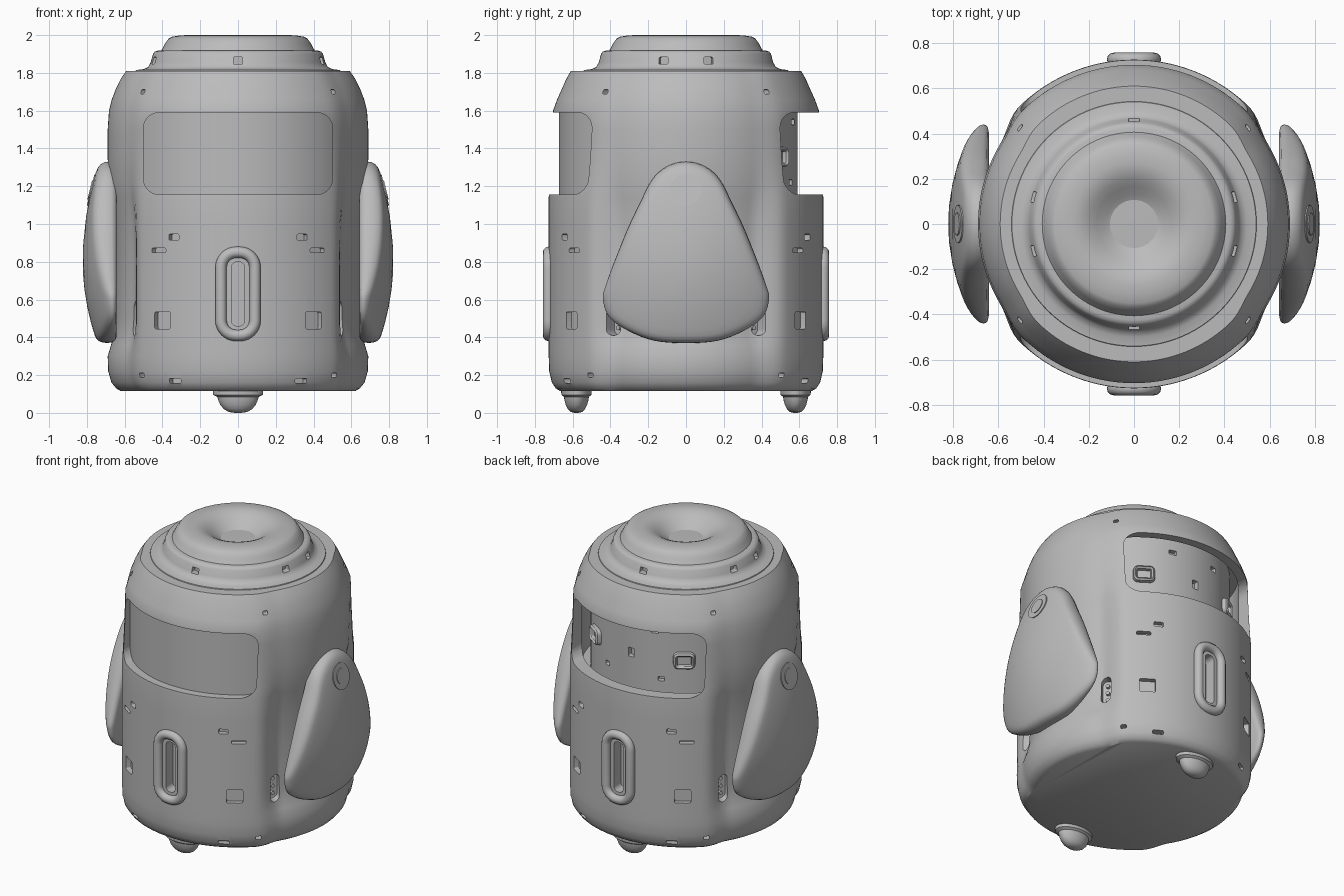
import bpy, bmesh
from math import sin, cos, pi, radians, asin
from mathutils import Vector, Matrix

cube = bpy.data.objects.get("Cube")
if cube:
    bpy.data.objects.remove(cube, do_unlink=True)

GREY = (0.5, 0.5, 0.5, 1)
mat = bpy.data.materials.new("plain_grey")
mat.use_nodes = True
mat.diffuse_color = GREY
mat.node_tree.nodes["Principled BSDF"].inputs["Base Color"].default_value = GREY


def loft(bm, rings, loop=False):
    """Skin closed rings of points; cap the ends unless the rings loop."""
    vs = [[bm.verts.new(p) for p in ring] for ring in rings]
    n = len(vs[0])
    pairs = list(zip(vs, vs[1:])) + ([(vs[-1], vs[0])] if loop else [])
    for a, b in pairs:
        for i in range(n):
            j = (i + 1) % n
            bm.faces.new((a[i], a[j], b[j], b[i]))
    if not loop:
        bm.faces.new(vs[0])
        bm.faces.new(vs[-1])


def finish(name, bm):
    bmesh.ops.recalc_face_normals(bm, faces=bm.faces)
    mesh = bpy.data.meshes.new(name)
    bm.to_mesh(mesh)
    bm.free()
    mesh.materials.append(mat)
    ob = bpy.data.objects.new(name, mesh)
    bpy.context.collection.objects.link(ob)
    return ob


def smooth(ob, angle=32):
    bpy.ops.object.select_all(action="DESELECT")
    ob.select_set(True)
    bpy.context.view_layer.objects.active = ob
    bpy.ops.object.shade_smooth_by_angle(angle=radians(angle))


def lathe_into(bm, profile, centre=(0, 0), wide=1, segs=96):
    loft(bm, [[(centre[0] + wide * r * cos(2 * pi * i / segs),
                centre[1] + r * sin(2 * pi * i / segs), z) for i in range(segs)]
              for r, z in profile])


def lathe(name, profile, **options):
    bm = bmesh.new()
    lathe_into(bm, profile, **options)
    return finish(name, bm)


def rounded_rect(hw, hh, r, n=6):
    """Points of a rounded rectangle with their outward directions."""
    out = []
    for k, (sx, sz) in enumerate(((1, 1), (-1, 1), (-1, -1), (1, -1))):
        for i in range(n + 1):
            a = (k + i / n) * pi / 2
            d = Vector((cos(a), 0, sin(a)))
            out.append((Vector((sx * (hw - r), 0, sz * (hh - r))) + d * r, d))
    return out


def prism(bm, angle, z, hw, hh, r, near, far):
    """Rounded block running outward from the axis, angle 0 facing the front."""
    turn = Matrix.Rotation(angle, 3, "Z")
    loft(bm, [[turn @ (p + Vector((0, -d, z))) for p, _ in rounded_rect(hw, hh, r)]
              for d in (near, far)])


def carve(ob, bm):
    cutter = finish("cutter", bm)
    cutter.hide_render = True
    mod = ob.modifiers.new("carve", "BOOLEAN")
    mod.operation, mod.solver, mod.object = "DIFFERENCE", "EXACT", cutter
    bpy.ops.object.select_all(action="DESELECT")
    bpy.context.view_layer.objects.active = ob
    ob.select_set(True)
    bpy.ops.object.modifier_apply(modifier=mod.name)
    bpy.data.objects.remove(cutter, do_unlink=True)


# Body: height, side radius, front/back radius
BODY = [(.115, .62, .665), (.13, .645, .69), (.16, .67, .71), (.22, .687, .724),
        (.3, .69, .727), (.36, .672, .727), (.42, .655, .727), (.5, .648, .727),
        (.8, .645, .727), (1.0, .652, .727), (1.14, .672, .727), (1.22, .685, .72),
        (1.35, .69, .712), (1.5, .69, .706), (1.6, .683, .704), (1.66, .668, .682),
        (1.72, .645, .655), (1.77, .62, .633), (1.81, .592, .61)]


def body_ring(z, side, front, n=144):
    ring = []
    for i in range(n):
        a = 2 * pi * i / n
        t = min(max((abs(sin(a)) - .52) / .2, 0), 1)
        r = side + (front - side) * t * t * (3 - 2 * t)   # soft panels front and back
        ring.append((r * cos(a), r * sin(a), z))
    return ring


bm = bmesh.new()
loft(bm, [body_ring(*row) for row in BODY])
body = finish("body", bm)

# Hollow behind the window openings
cut = bmesh.new()
lathe_into(cut, [(.645, 1.06), (.645, 1.68)])
carve(body, cut)

# Window openings, handle slots, notches and side vents
cut = bmesh.new()
for face in (0, pi):
    prism(cut, face, 1.373, .5, .216, .08, .4, 1)
    prism(cut, face, .63, .035, .17, .03, .65, 1)
    for sign in (-1, 1):
        for x, z, hw, hh, r in ((.4, .49, .05, .045, .727), (.34, .93, .03, .016, .727),
                                (.42, .86, .045, .012, .727), (.5, 1.7, .016, .012, .655),
                                (.33, .17, .035, .012, .705), (.5, .2, .018, .012, .705)):
            prism(cut, face + sign * asin(x / r), z, hw, hh, .008, r - .035, r + .1)
        prism(cut, face + sign * radians(55), .5, .035, .09, .034, .61, .8)
carve(body, cut)
smooth(body)

# Window pane and the inner wall of the rear opening
bm = bmesh.new()
arc = [radians(-50 + 100 * i / 32) for i in range(33)]
loft(bm, [[(.672 * sin(a), -.672 * cos(a), z) for a in arc] for z in (1.13, 1.62)])
smooth(finish("window_pane", bm))
wall = lathe("rear_inner_wall", [(.59, 1.05), (.59, 1.69)])
cut = bmesh.new()
for deg, z, hw, hh in ((0, 1.36, .022, .03), (-16, 1.54, .025, .015), (16, 1.54, .025, .015),
                       (-20, 1.22, .02, .015), (20, 1.22, .02, .015)):
    prism(cut, pi + radians(deg), z, hw, hh, .006, .555, .7)
carve(wall, cut)
smooth(wall)

# Framed sockets on the rear inner wall
for side, sign in (("right", -1), ("left", 1)):
    bm = bmesh.new()
    turn = Matrix.Rotation(pi - sign * radians(34), 3, "Z")
    path = rounded_rect(.055, .042, .02)
    loft(bm, [[turn @ (p + d * .014 * cos(a) + Vector((0, -.585 - .035 * sin(a), 1.355)))
               for a in (k * pi / 4 for k in range(8))] for p, d in path], loop=True)
    smooth(finish(side + "_rear_socket", bm))

# Top collar and dished lid
collar = lathe("top_collar", [(.55, 1.79), (.54, 1.815), (.5, 1.82), (.475, 1.832), (.463, 1.855),
                              (.45, 1.9), (.44, 1.913), (.425, 1.918), (.39, 1.919)])
cut = bmesh.new()
for deg in (0, 75, 105, 180, 255, 285):
    prism(cut, radians(deg), 1.865, .025, .018, .005, .425, .6)
carve(collar, cut)
smooth(collar, 60)
smooth(lathe("dished_lid", [(.42, 1.9), (.405, 1.92), (.387, 1.955), (.367, 1.982),
                            (.35, 1.991), (.31, 1.998), (.27, 2), (.235, 1.995), (.2, 1.98),
                            (.165, 1.957), (.13, 1.932), (.09, 1.91), (.05, 1.899),
                            (.01, 1.896)]), 50)

# Handles and feet, front and rear
for place, sign in (("front", -1), ("rear", 1)):
    bm = bmesh.new()
    loft(bm, [[p + d * .03 * cos(a) + Vector((0, sign * (.728 + .03 * sin(a)), .63))
               for a in (k * pi / 6 for k in range(12))]
              for p, d in rounded_rect(.09, .22, .08, 8)], loop=True)
    smooth(finish(place + "_handle", bm))
    smooth(lathe(place + "_foot", [(.01, 0), (.03, .005), (.046, .021), (.057, .043),
                                   (.064, .07), (.066, .085), (.08, .095), (.082, .14)],
                 centre=(0, sign * .58), wide=1.65, segs=32))

# Vent studs
for i, deg in enumerate((55, 125, 235, 305)):
    bm = bmesh.new()
    for z in (.45, .5, .55):
        prism(bm, radians(deg), z, .012, .012, .011, .6, .63)
    smooth(finish("vent_studs_%d" % (i + 1), bm))

# Side flaps: half outline as (y, z), smoothed and mirrored
HALF = [(0, 1.33), (.1, 1.305), (.18, 1.235), (.245, 1.11), (.32, .95), (.42, .69),
        (.438, .59), (.385, .485), (.2, .39), (0, .37)]
keys = [Vector(p) for p in HALF + [(-y, z) for y, z in HALF[-2:0:-1]]]
outline = []
for i in range(len(keys)):
    a, b, c, d = (keys[(i + k - 1) % len(keys)] for k in range(4))
    for t in (0, .2, .4, .6, .8):
        outline.append(.5 * (2 * b + (c - a) * t + (2 * a - 5 * b + 4 * c - d) * t ** 2
                             + (3 * b - a - 3 * c + d) * t ** 3))
MID = Vector((0, .75))


def flap_point(p, scale, f):
    q = MID + (p - MID) * scale
    dz = q.y - .8
    outer = .822 - .6 * q.x ** 2 - (.31 if dz > 0 else .42) * dz * dz
    return Vector((.642 + (outer - .642) * f, q.x, q.y))


for side, sign in (("right", -1), ("left", 1)):
    flip = Matrix.Diagonal((sign, 1, 1))
    bm = bmesh.new()
    loft(bm, [[flip @ flap_point(p, s, f) for p in outline] for s, f in
              ((.92, 0), (.97, .08), (.992, .25), (1, .5), (.994, .7), (.975, .88),
               (.945, .97), (.9, 1), (.82, 1), (.7, 1), (.5, 1), (.25, 1), (.05, 1))])
    smooth(finish(side + "_flap", bm), 50)
    # Pivot ring and cap, tilted to lie on the flap
    bm = bmesh.new()
    for radius, height in ((.083, .003), (.05, .008)):
        loft(bm, [[flip @ Vector((.777 - .24 * r * sin(a) + h, r * cos(a), 1.18 + r * sin(a)))
                   for a in (2 * pi * k / 40 for k in range(40))]
                  for r, h in ((radius, -.03), (radius, height))])
    smooth(finish(side + "_pivot", bm))
